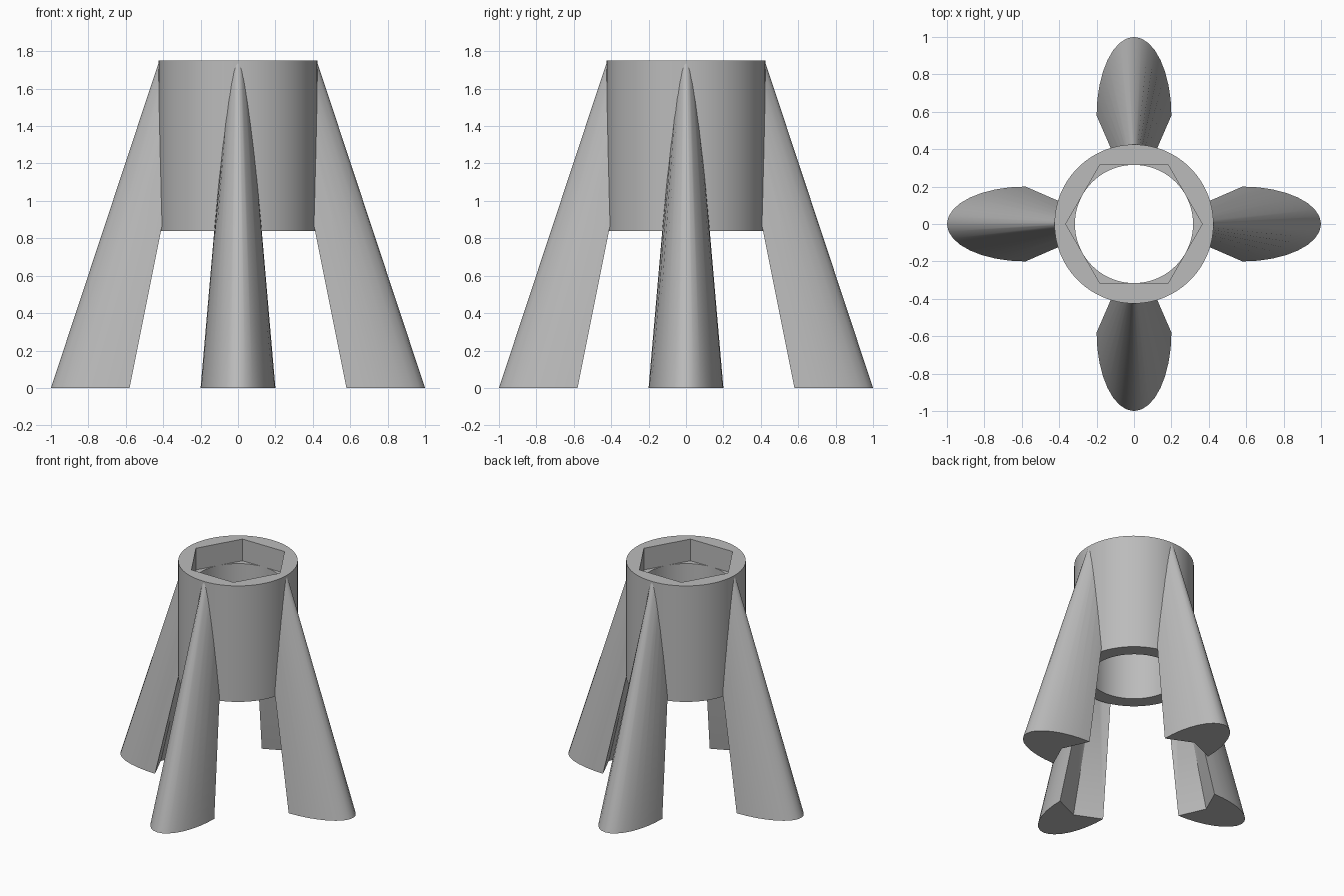
import bpy, bmesh, math
from mathutils import Matrix

cube = bpy.data.objects.get("Cube")
if cube:
    bpy.data.objects.remove(cube, do_unlink=True)

gray = bpy.data.materials.new("plain_gray")
gray.use_nodes = True
gray.diffuse_color = (0.5, 0.5, 0.5, 1)
gray.node_tree.nodes["Principled BSDF"].inputs["Base Color"].default_value = (0.5, 0.5, 0.5, 1)

TUBE_R, BORE_R, TUBE_LOW, TUBE_TOP = 0.425, 0.316, 0.84, 1.75


def add_object(name, bm):
    bmesh.ops.recalc_face_normals(bm, faces=bm.faces)
    mesh = bpy.data.meshes.new(name)
    bm.to_mesh(mesh)
    bm.free()
    mesh.materials.append(gray)
    obj = bpy.data.objects.new(name, mesh)
    bpy.context.collection.objects.link(obj)
    return obj


def prism(name, radius, low, high, sides):
    bm = bmesh.new()
    bmesh.ops.create_cone(bm, cap_ends=True, segments=sides, radius1=radius, radius2=radius,
                          depth=high - low, matrix=Matrix.Translation((0, 0, (low + high) / 2)))
    return add_object(name, bm)


def activate(obj):
    bpy.ops.object.select_all(action='DESELECT')
    obj.select_set(True)
    bpy.context.view_layer.objects.active = obj


def cut(obj, cutter):
    mod = obj.modifiers.new("cut", 'BOOLEAN')
    mod.operation, mod.solver, mod.object = 'DIFFERENCE', 'EXACT', cutter
    activate(obj)
    bpy.ops.object.modifier_apply(modifier=mod.name)
    bpy.data.objects.remove(cutter, do_unlink=True)


def smooth(obj):
    activate(obj)
    bpy.ops.object.shade_smooth_by_angle(angle=math.radians(30))


def leg_section(z, steps=16):
    # Half ellipse outside, shallow V groove on the inner side
    outer, inner = 1 - 0.331 * z, 0.58 - 0.2 * z
    half = 0.2 - 0.087 * z
    points = []
    for i in range(steps + 1):
        a = math.pi * i / steps
        points.append((half * math.cos(a), -inner - (outer - inner) * math.sin(a), z))
    points.append((0, -inner - 0.45 * half, z))
    return points


def make_leg(name, angle):
    bm = bmesh.new()
    rings = [[bm.verts.new(p) for p in leg_section(z)] for z in (0, 1.74)]
    count = len(rings[0])
    for i in range(count):
        j = (i + 1) % count
        bm.faces.new((rings[0][i], rings[0][j], rings[1][j], rings[1][i]))
    for ring in rings:
        bm.faces.new(ring)
    bmesh.ops.rotate(bm, verts=bm.verts, matrix=Matrix.Rotation(angle, 3, 'Z'))
    leg = add_object(name, bm)
    # Keep the leg out of the bore
    cut(leg, prism("bore_clearance", TUBE_R - 0.025, TUBE_LOW + 0.02, 2, 64))
    smooth(leg)


# Tube with a round bore and a hexagonal pocket at the top
tube = prism("tube", TUBE_R, TUBE_LOW, TUBE_TOP, 96)
cut(tube, prism("bore", BORE_R, 0.5, 2, 96))
pocket = prism("hex_pocket", 0.365, TUBE_TOP - 0.17, 2, 6)
pocket.data.transform(Matrix.Rotation(math.radians(30), 4, 'Z'))
cut(tube, pocket)
smooth(tube)

# Four flared legs
for k, side in enumerate(("front", "left", "back", "right")):
    make_leg(side + "_leg", k * math.pi / 2)
